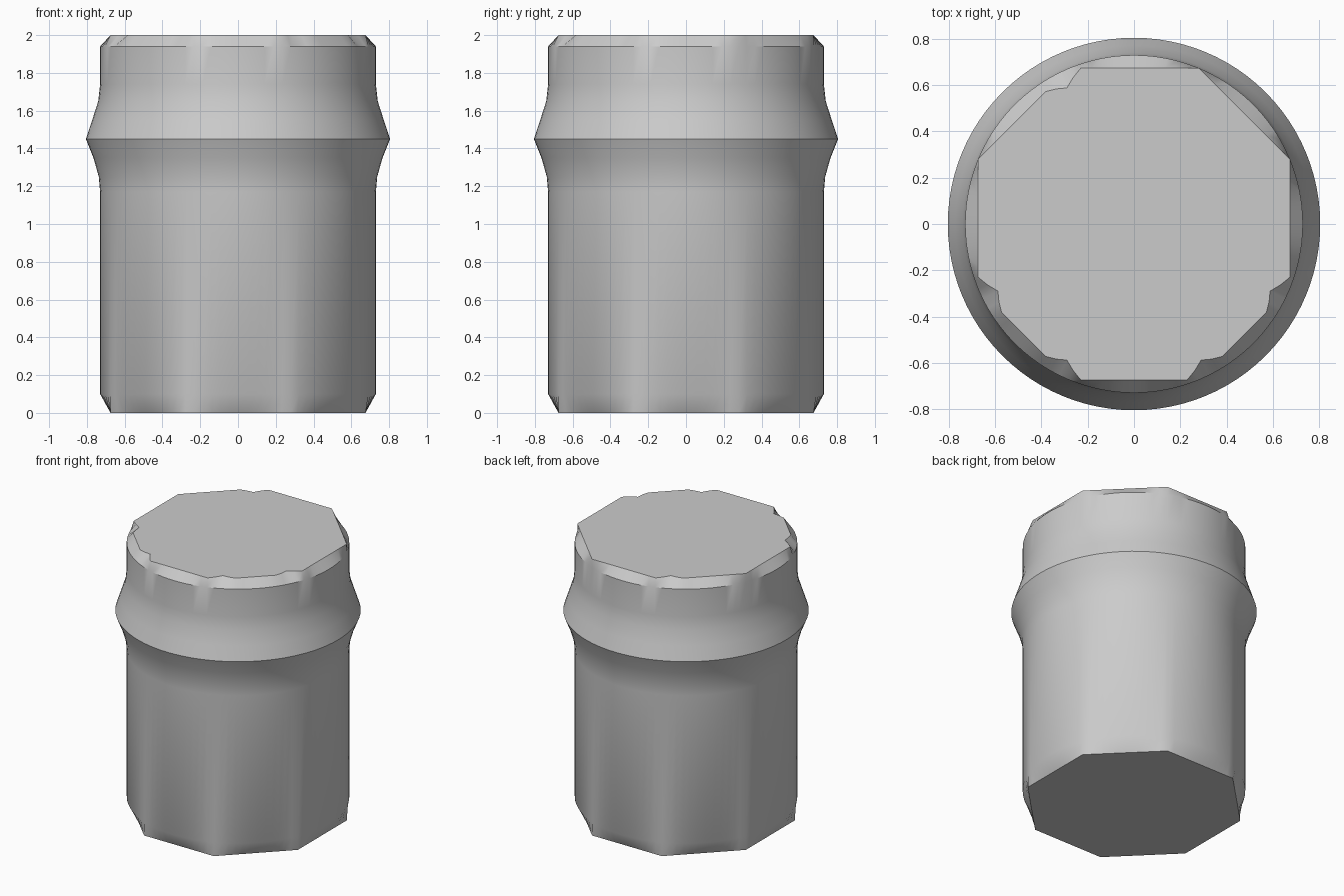
import bpy, bmesh
from math import radians, degrees, cos, sin, pi

if "Cube" in bpy.data.objects:
    bpy.data.objects.remove(bpy.data.objects["Cube"])

SEGMENTS = 96
INRADIUS = 0.675

grey = bpy.data.materials.new("plain_grey")
grey.use_nodes = True
colour = (0.6, 0.6, 0.6, 1)
grey.diffuse_color = colour
grey.node_tree.nodes["Principled BSDF"].inputs["Base Color"].default_value = colour


def cap_radius(angle, chips):
    """Octagon outline, with chipped corners."""
    deg = degrees(angle) % 360
    radius = INRADIUS / cos(radians((deg + 22.5) % 45 - 22.5))
    for chip in chips:
        gap = abs((deg - chip + 180) % 360 - 180)
        if gap < 6:
            radius = min(radius, 0.65 + 0.008 * gap)
    return radius


def add_ring(bm, z, radius_at):
    angles = [2 * pi * i / SEGMENTS for i in range(SEGMENTS)]
    return [bm.verts.new((radius_at(a) * cos(a), radius_at(a) * sin(a), z)) for a in angles]


# Round wall: straight sides with a flared collar
wall = [(0.1, 0.73), (1.17, 0.73), (1.25, 0.737), (1.35, 0.765), (1.45, 0.805),
        (1.55, 0.772), (1.65, 0.74), (1.74, 0.73), (1.94, 0.73)]
top_chips = [117, 207, 243, 297, 333]

bm = bmesh.new()
rings = [add_ring(bm, 0, lambda a: cap_radius(a, []))]
rings += [add_ring(bm, z, lambda a, r=r: r) for z, r in wall]
rings.append(add_ring(bm, 2, lambda a: cap_radius(a, top_chips)))

for low, high in zip(rings, rings[1:]):
    for i in range(SEGMENTS):
        j = (i + 1) % SEGMENTS
        bm.faces.new((low[i], low[j], high[j], high[i]))

# Flat polygonal ends
bm.faces.new(rings[-1])
bm.faces.new(rings[0][::-1])
bmesh.ops.recalc_face_normals(bm, faces=bm.faces)

mesh = bpy.data.meshes.new("collared_cylinder")
bm.to_mesh(mesh)
bm.free()
mesh.materials.append(grey)
body = bpy.data.objects.new("collared_cylinder", mesh)
bpy.context.collection.objects.link(body)
bpy.context.view_layer.objects.active = body
body.select_set(True)
bpy.ops.object.shade_smooth_by_angle(angle=radians(30))
